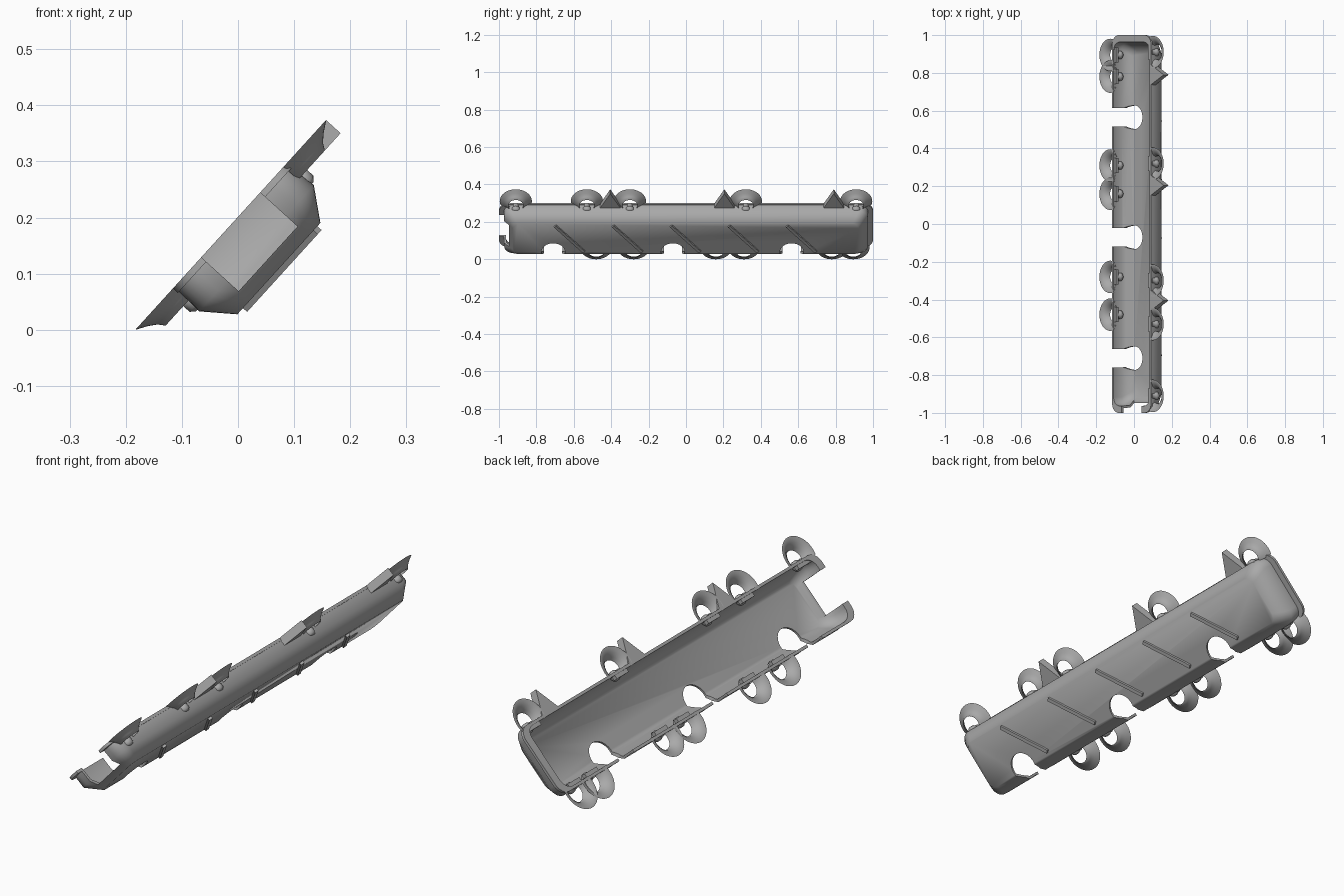
import bpy, bmesh, math
from mathutils import Matrix, Vector

if "Cube" in bpy.data.objects:
    bpy.data.objects.remove(bpy.data.objects["Cube"])

# Local frame: x across the tray, y along it, z out of the open side
S, C = 0.740, 0.673
FRAME = Matrix(((C, 0, -S, -0.013), (0, 1, 0, 0), (S, 0, C, 0.187), (0, 0, 0, 1)))

# Dark grey for every part
GREY = bpy.data.materials.new("dark_grey")
GREY.diffuse_color = (0.4, 0.4, 0.4, 1)
GREY.use_nodes = True
GREY.node_tree.nodes["Principled BSDF"].inputs["Base Color"].default_value = GREY.diffuse_color


def add_object(name, bm):
    bmesh.ops.recalc_face_normals(bm, faces=bm.faces)
    mesh = bpy.data.meshes.new(name)
    bm.to_mesh(mesh)
    bm.free()
    mesh.materials.append(GREY)
    ob = bpy.data.objects.new(name, mesh)
    bpy.context.collection.objects.link(ob)
    ob.matrix_world = FRAME
    return ob


def prism(name, points, z0, z1):
    bm = bmesh.new()
    face = bm.faces.new([bm.verts.new((x, y, z0)) for x, y in points])
    ext = bmesh.ops.extrude_face_region(bm, geom=[face])
    verts = [g for g in ext["geom"] if isinstance(g, bmesh.types.BMVert)]
    bmesh.ops.translate(bm, verts=verts, vec=(0, 0, z1 - z0))
    return add_object(name, bm)


def lathe(name, profile, x, y, steps=40, closed=True, trim=None):
    bm = bmesh.new()
    loops = [[bm.verts.new((x + r * math.cos(2 * math.pi * i / steps),
                            y + r * math.sin(2 * math.pi * i / steps), z))
              for i in range(steps)] for r, z in profile]
    bridge(bm, loops, closed)
    if not closed:
        bm.faces.new(loops[0])
        bm.faces.new(loops[-1])
    if trim:  # remove what reaches into the tray
        bmesh.ops.bisect_plane(bm, geom=bm.verts[:] + bm.edges[:] + bm.faces[:],
                               plane_co=(trim, 0, 0), plane_no=(-trim, 0, 0), clear_outer=True)
    return add_object(name, bm)


def bridge(bm, loops, closed=False):
    pairs = list(zip(loops, loops[1:]))
    if closed:
        pairs.append((loops[-1], loops[0]))
    for a, b in pairs:
        n = len(a)
        for i in range(n):
            j = (i + 1) % n
            bm.faces.new((a[i], a[j], b[j], b[i]))


def rounded_rect(hx, hy, r, n=6):
    pts = []
    for k, (sx, sy) in enumerate(((1, 1), (-1, 1), (-1, -1), (1, -1))):
        for i in range(n + 1):
            a = math.pi / 2 * (k + i / n)
            pts.append((sx * (hx - r) + r * math.cos(a), sy * (hy - r) + r * math.sin(a)))
    return pts


# Tray shell: rounded rectangles from the inner floor, over the rim, to the underside
levels = [(0.102, 0.915, 0.03, -0.107), (0.141, 0.960, 0.045, -0.058),
          (0.141, 0.963, 0.045, 0.0), (0.153, 1.0, 0.05, 0.0),
          (0.153, 1.0, 0.05, -0.012), (0.150, 0.974, 0.05, -0.012),
          (0.152, 0.972, 0.05, -0.062), (0.110, 0.925, 0.035, -0.116)]
bm = bmesh.new()
loops = [[bm.verts.new((x, y, z)) for x, y in rounded_rect(hx, hy, r)]
         for hx, hy, r, z in levels]
bridge(bm, loops)
bm.faces.new(loops[0])
bm.faces.new(loops[-1])
tray = add_object("tray", bm)

# Cut-outs: three keyholes in the lower wall and a notch in the front end
cutters = [prism("end_notch", [(-.078, -1.1), (.078, -1.1), (.078, -.9), (-.078, -.9)], -0.09, 0.1)]
for y in (0.565, -0.07, -0.71):
    pts = [(-0.095 + 0.063 * math.cos(a), y + 0.063 * math.sin(a))
           for a in [math.radians(-130 + 260 * i / 24) for i in range(25)]]
    pts += [(-0.25, y + 0.055), (-0.25, y - 0.055)]
    cutters.append(prism("keyhole", pts, -0.2, 0.1))
bpy.context.view_layer.objects.active = tray
for cutter in cutters:
    mod = tray.modifiers.new("cut", 'BOOLEAN')
    mod.operation = 'DIFFERENCE'
    mod.solver = 'EXACT'
    mod.object = cutter
    bpy.ops.object.modifier_apply(modifier=mod.name)
    bpy.data.objects.remove(cutter)

# Flared mounting rings, trimmed at the rim, with a small peg at the foot of each
FLARE = [(0.086, 0.0), (0.066, -0.012), (0.052, -0.023), (0.044, -0.035),
         (0.040, -0.035), (0.048, -0.020), (0.062, -0.008), (0.080, 0.0)]
PEG = [(0.016, -0.008), (0.016, -0.028), (0.022, -0.033), (0.022, -0.050), (0.014, -0.058)]
sides = {1: (-0.91, -0.53, -0.30, 0.32, 0.91), -1: (-0.48, -0.28, 0.16, 0.31, 0.78, 0.895)}
for side, places in sides.items():
    for y in places:
        lathe("mounting_ring", FLARE, side * 0.167, y, trim=side * 0.140)
        lathe("ring_peg", PEG, side * 0.142, y, 16, closed=False)
        # Clip holding the ring on the inside of the rim
        prism("ring_clip", [(side * 0.125, y - 0.04), (side * 0.15, y - 0.04),
                            (side * 0.15, y + 0.04), (side * 0.125, y + 0.04)], -0.022, -0.004)

# Pointed spikes on the upper rim
for y in (-0.405, 0.205, 0.79):
    prism("spike", [(0.148, y - 0.055), (0.2525, y), (0.148, y + 0.055)], -0.035, 0.0)

# Diagonal ribs under the floor
for i in range(5):
    y = -0.70 + 0.31 * i
    a, b = Vector((0.097, y)), Vector((-0.09, y + 0.155))
    d = (b - a).normalized() * 0.008
    n = Vector((-d.y, d.x))
    prism("floor_rib", [a + n, a - n, b - n, b + n], -0.126, -0.112)

# Softer shading across the tray's chamfers
bpy.ops.object.select_all(action='SELECT')
bpy.ops.object.shade_smooth_by_angle(angle=math.radians(57))
